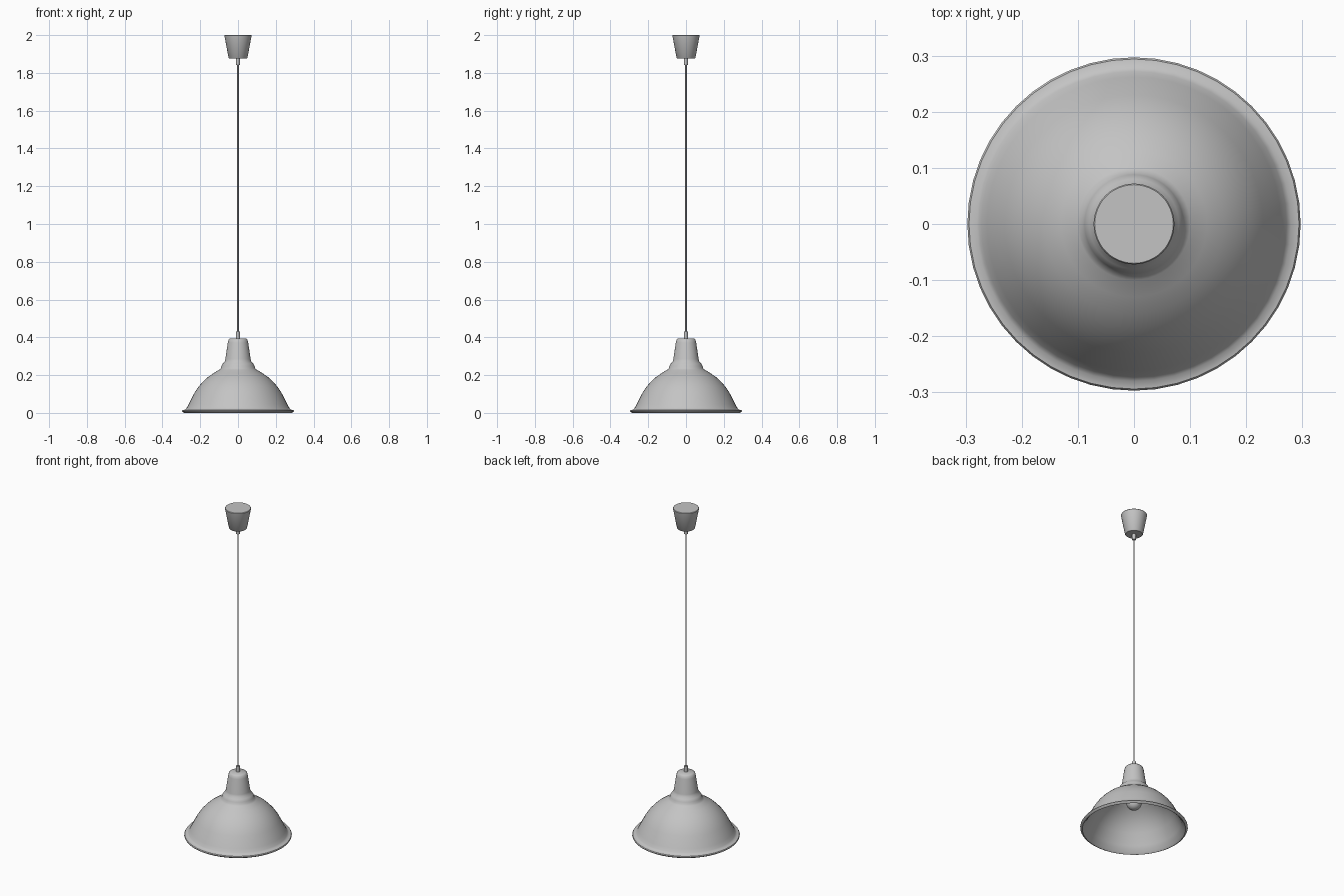
import bpy
import math

cube = bpy.data.objects.get("Cube")
if cube:
    bpy.data.objects.remove(cube, do_unlink=True)

grey = bpy.data.materials.new("light_grey")
grey.use_nodes = True
colour = (0.55, 0.55, 0.55, 1)
grey.diffuse_color = colour
grey.node_tree.nodes["Principled BSDF"].inputs["Base Color"].default_value = colour


def lathe(name, profile, sides=48, angle=35):
    """Spin (radius, height) points around z; a zero radius makes a pole."""
    verts, faces, rings = [], [], []
    for r, z in profile:
        count = sides if r > 0 else 1
        rings.append([len(verts) + i for i in range(count)])
        for i in range(count):
            a = math.tau * i / sides
            verts.append((r * math.cos(a), r * math.sin(a), z))
    for low, high in zip(rings, rings[1:]):
        for i in range(sides):
            j = (i + 1) % sides
            quad = [low[i % len(low)], low[j % len(low)],
                    high[j % len(high)], high[i % len(high)]]
            faces.append(list(dict.fromkeys(quad)))
    mesh = bpy.data.meshes.new(name)
    mesh.from_pydata(verts, [], faces)
    mesh.materials.append(grey)
    obj = bpy.data.objects.new(name, mesh)
    bpy.context.collection.objects.link(obj)
    bpy.ops.object.select_all(action="DESELECT")
    obj.select_set(True)
    bpy.context.view_layer.objects.active = obj
    bpy.ops.object.shade_smooth_by_angle(angle=math.radians(angle))
    return obj


def rod(name, radius, bottom, top, sides=16):
    return lathe(name, [(0, bottom), (radius, bottom), (radius, top), (0, top)], sides)


# Bell shade: outer wall from the rim up, then the inner wall back down
outer = [(0.294, 0.005), (0.297, 0.01), (0.294, 0.015), (0.28, 0.017), (0.272, 0.026),
         (0.262, 0.045), (0.23, 0.107), (0.208, 0.14), (0.185, 0.166), (0.16, 0.189),
         (0.13, 0.21), (0.1, 0.228), (0.091, 0.236), (0.088, 0.248), (0.08, 0.262),
         (0.07, 0.272), (0.067, 0.285), (0.054, 0.372), (0.05, 0.387), (0.042, 0.394)]
inner = [(r - 0.006, z - 0.005) for r, z in outer[3:]]
shade = lathe("lamp_shade",
              [(0, 0.386)] + inner[::-1] + [(0.278, 0.006), (0.285, 0)]
              + outer + [(0, 0.395)], angle=50)

# Bulb and its socket inside the neck
bulb_radius, bulb_z = 0.042, 0.165
ball = [(bulb_radius * math.sin(math.radians(a)), bulb_z - bulb_radius * math.cos(math.radians(a)))
        for a in range(15, 150, 15)]
lathe("bulb", [(0, bulb_z - bulb_radius)] + ball + [(0.018, 0.225), (0.016, 0.26), (0, 0.26)], 32)
rod("bulb_socket", 0.026, 0.245, 0.387, 24)

# Cord with a strain relief at each end
rod("cord", 0.004, 0.39, 1.88, 12)
rod("lower_cord_grip", 0.01, 0.39, 0.43)
rod("upper_cord_grip", 0.01, 1.842, 1.88)

# Ceiling cup
lathe("ceiling_cup", [(0, 1.876), (0.046, 1.876), (0.05, 1.88),
                      (0.072, 1.997), (0.07, 2), (0, 2)])
